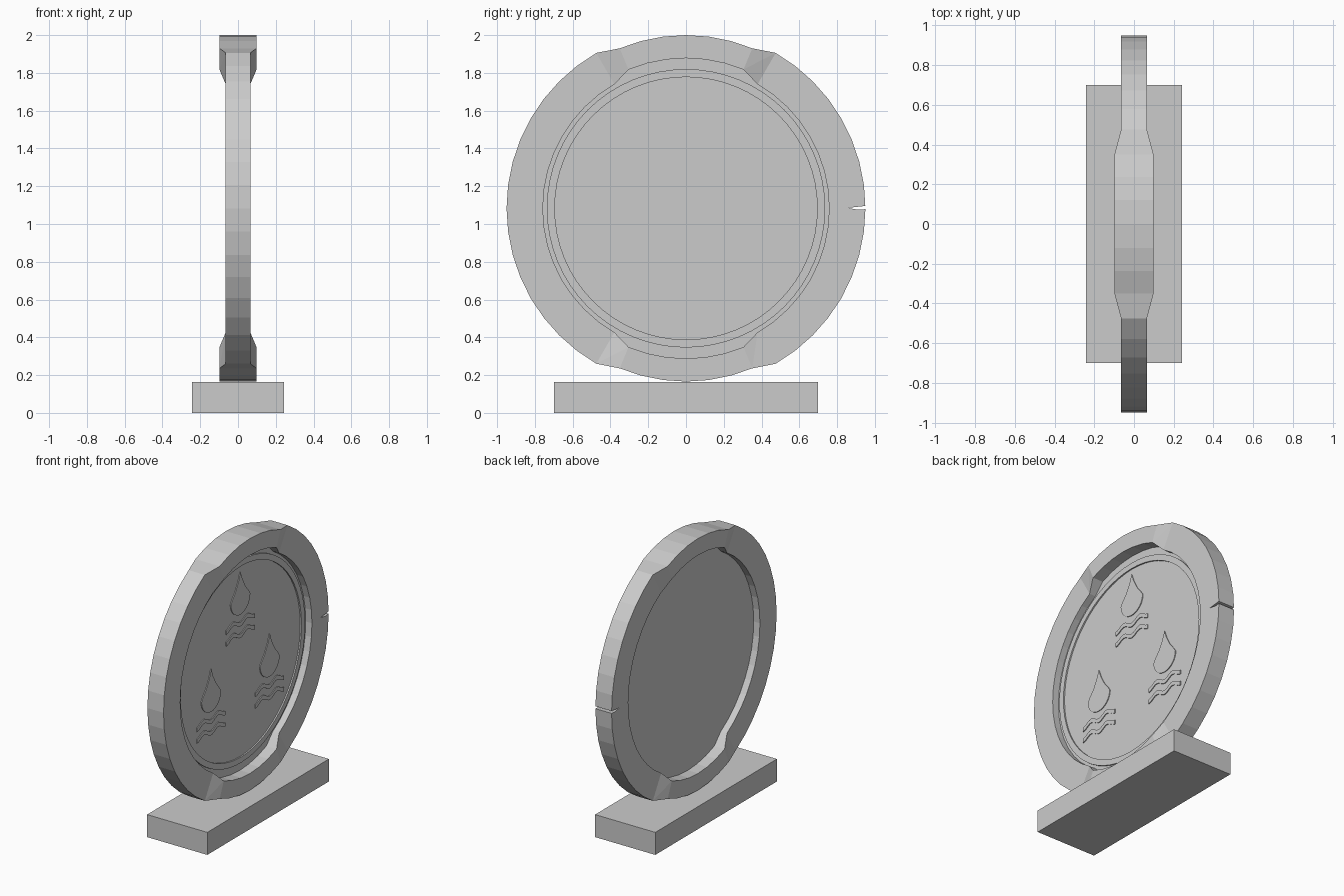
import bpy, bmesh
from math import sin, cos, pi

if "Cube" in bpy.data.objects:
    bpy.data.objects.remove(bpy.data.objects["Cube"])

CZ = 1.083   # height of the disc centre


def finish(bm, name):
    bmesh.ops.recalc_face_normals(bm, faces=bm.faces)
    me = bpy.data.meshes.new(name)
    bm.to_mesh(me)
    bm.free()
    ob = bpy.data.objects.new(name, me)
    bpy.context.collection.objects.link(ob)
    return ob


def prism(name, pts, x0, x1):
    """Extrude a (y, z) outline from x0 to x1."""
    bm = bmesh.new()
    f = bm.faces.new([bm.verts.new((x0, y, z)) for y, z in pts])
    r = bmesh.ops.extrude_face_region(bm, geom=[f])
    vs = [v for v in r["geom"] if isinstance(v, bmesh.types.BMVert)]
    bmesh.ops.translate(bm, verts=vs, vec=(x1 - x0, 0, 0))
    return finish(bm, name)


def hoop(name, n, section):
    """Sweep a four-corner (x, radius) section; section depends on the angle."""
    bm = bmesh.new()
    secs = [section(2 * pi * i / n) for i in range(n)]
    loops = []
    for i, s in enumerate(secs):
        t = 2 * pi * i / n
        loops.append([bm.verts.new((x, r * sin(t), CZ + r * cos(t))) for x, r in s])
    for i in range(n):
        j = (i + 1) % n
        p, q = loops[i], loops[j]
        for a in range(4):
            b = (a + 1) % 4
            if secs[i] == secs[j]:
                bm.faces.new((p[a], p[b], q[b], q[a]))
            else:   # twisted step between sections
                bm.faces.new((p[a], p[b], q[a]))
                bm.faces.new((p[b], q[b], q[a]))
    return finish(bm, name)


def box_section(x0, x1, rin, rout):
    return [(x0, rin), (x0, rout), (x1, rout), (x1, rin)]


def rim_section(t):
    if abs(cos(t)) > cos(pi / 7):   # thicker, narrower top and bottom blocks
        return box_section(-0.098, 0.098, 0.795, 0.917)
    return box_section(-0.065, 0.065, 0.758, 0.95)


# Plinth
bpy.ops.mesh.primitive_cube_add(size=1, location=(0, 0, 0.082))
base = bpy.context.object
base.name = "base"
base.scale = (0.485, 1.4, 0.164)

# Outer rim, with a crack cut into one side
rim = hoop("rim", 48, rim_section)
crack = prism("crack_cutter", [(0.855, 1.085), (0.91, 1.076), (0.97, 1.08), (0.97, 1.098)], -0.2, 0.2)
crack.hide_render = True
mod = rim.modifiers.new("crack", "BOOLEAN")
mod.operation = "DIFFERENCE"
mod.solver = "EXACT"
mod.object = crack
bpy.context.view_layer.objects.active = rim
bpy.ops.object.modifier_apply(modifier="crack")
bpy.data.objects.remove(crack)

# Recessed plate and its raised border
prism("plate", [(0.805 * sin(2 * pi * i / 64), CZ + 0.805 * cos(2 * pi * i / 64)) for i in range(64)],
      -0.015, 0.015)
hoop("plate_border", 64, lambda t: box_section(0.0, 0.025, 0.695, 0.737))

# Three emblems: a drop over two waves
half = [(0.022, -0.06), (0.055, -0.122), (0.095, -0.172)]
bowl = [(0.112 * cos(a), -0.198 - 0.112 * sin(a)) for a in (pi * i / 16 for i in range(17))]
drop = [(0, 0)] + half + bowl + [(-y, z) for y, z in reversed(half)]


def wave(dz):
    ys = [-0.163 + 0.326 * i / 20 for i in range(21)]
    mid = [(y, dz - 0.016 * cos(2 * pi * y / 0.163)) for y in ys]
    return [(y, z + 0.015) for y, z in mid] + [(y, z - 0.015) for y, z in reversed(mid)]


for i, (y0, z0) in enumerate([(0, 1.735), (-0.337, 1.155), (0.337, 1.155)]):
    for part, shape in (("drop", drop), ("upper_wave", wave(-0.366)), ("lower_wave", wave(-0.45))):
        prism(f"{part}_{i + 1}", [(y0 + y, z0 + z) for y, z in shape], 0.005, 0.021)
